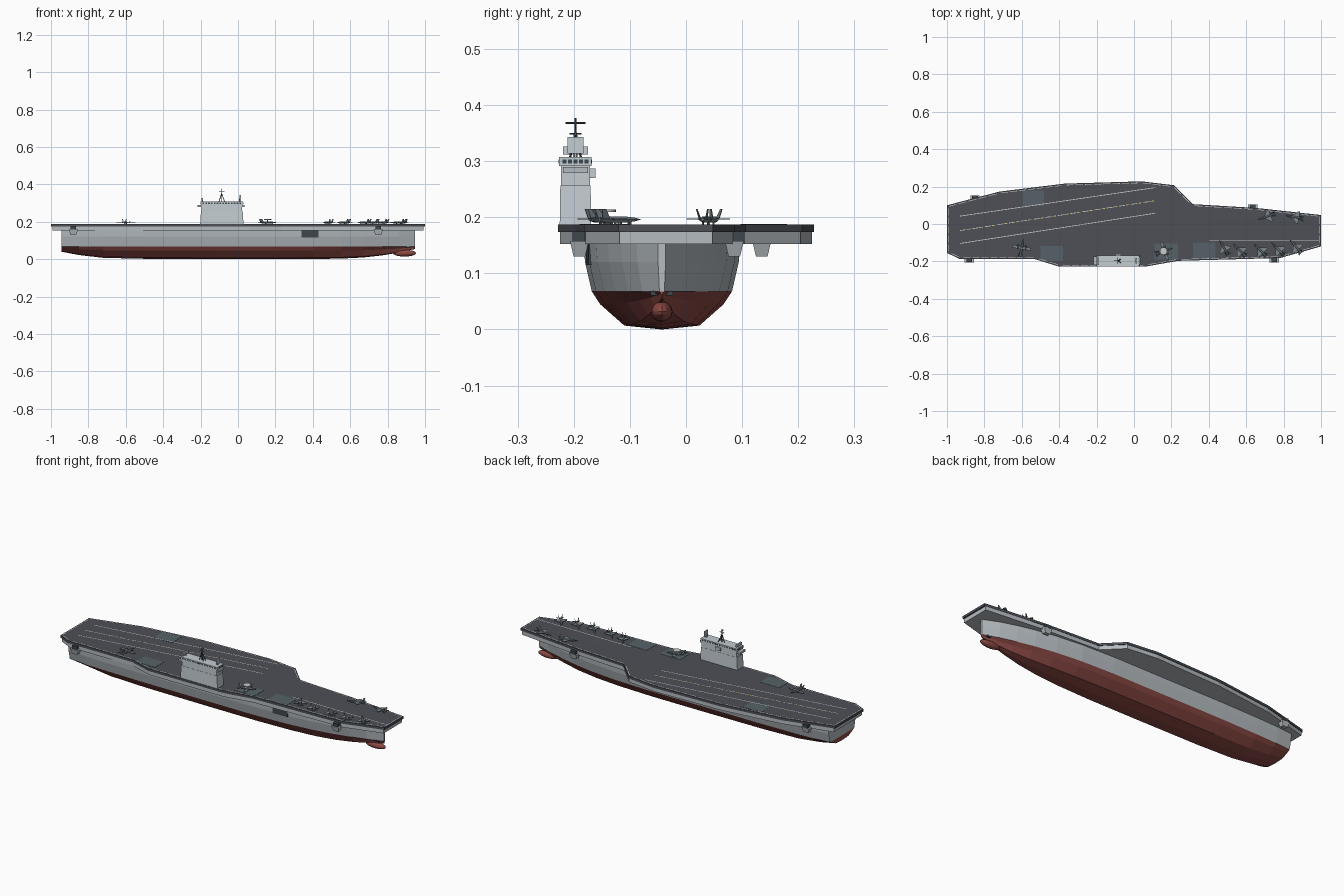
import bpy, bmesh, math
from mathutils import Vector, Matrix

if "Cube" in bpy.data.objects:
    bpy.data.objects.remove(bpy.data.objects["Cube"])


def material(name, r, g, b):
    m = bpy.data.materials.new(name)
    m.diffuse_color = (r, g, b, 1)
    m.use_nodes = True
    m.node_tree.nodes["Principled BSDF"].inputs["Base Color"].default_value = m.diffuse_color
    return m


GREY = material("hull_grey", .46, .50, .53)
LIGHT = material("island_grey", .55, .61, .65)
RED = material("bottom_red", .27, .07, .06)
DECK = material("deck_dark", .075, .08, .095)
LIFT = material("lift_dark", .09, .12, .14)
DARK = material("dark_fittings", .05, .065, .075)
WHITE = material("marking_white", .75, .75, .72)
YELLOW = material("marking_yellow", .7, .55, .15)
JET = material("aircraft_grey", .20, .24, .26)


def finish(name, bm, *mats):
    bmesh.ops.recalc_face_normals(bm, faces=bm.faces)
    me = bpy.data.meshes.new(name)
    bm.to_mesh(me)
    bm.free()
    for m in mats:
        me.materials.append(m)
    ob = bpy.data.objects.new(name, me)
    bpy.context.collection.objects.link(ob)
    return ob


def loft(bm, rings):
    """Skin equal-length closed rings and cap both ends."""
    vs = [[bm.verts.new(p) for p in r] for r in rings]
    n = len(vs[0])
    for a, b in zip(vs, vs[1:]):
        for i in range(n):
            bm.faces.new((a[i], a[(i + 1) % n], b[(i + 1) % n], b[i]))
    bm.faces.new(vs[0])
    bm.faces.new(vs[-1])


def prism(name, pts, z0, z1, mat, k0=1.0):
    """Extruded outline; k0 scales the lower outline about its centre."""
    cx = sum(p[0] for p in pts) / len(pts)
    cy = sum(p[1] for p in pts) / len(pts)
    bm = bmesh.new()
    loft(bm, [[(cx + (x - cx) * k0, cy + (y - cy) * k0, z0) for x, y in pts],
              [(x, y, z1) for x, y in pts]])
    return finish(name, bm, mat)


def box(name, x0, x1, y0, y1, z0, z1, mat, k0=1.0):
    return prism(name, [(x0, y0), (x1, y0), (x1, y1), (x0, y1)], z0, z1, mat, k0)


def rod(name, a, b, r, mat, n=6):
    a, b = Vector(a), Vector(b)
    bm = bmesh.new()
    rot = (b - a).to_track_quat('Z', 'Y').to_matrix().to_4x4()
    bmesh.ops.create_cone(bm, cap_ends=True, segments=n, radius1=r, radius2=r,
                          depth=(b - a).length, matrix=Matrix.Translation((a + b) / 2) @ rot)
    return finish(name, bm, mat)


def strip(name, a, b, w, mat, dashes=1, fill=1.0):
    """Painted line on the deck, optionally dashed."""
    a, b = Vector(a), Vector(b)
    d = (b - a) / dashes
    s = Vector((-d.y, d.x)).normalized() * w / 2
    bm = bmesh.new()
    for i in range(dashes):
        p = a + d * i
        q = p + d * fill
        bm.faces.new([bm.verts.new((v.x, v.y, TOP + .0012)) for v in (p - s, q - s, q + s, p + s)])
    return finish(name, bm, mat)


TOP, WL, CY = .187, .068, -.043

# Hull: half section scaled along the stations
section = [(.067, .007), (.11, .045), (.125, WL), (.137, .12), (.14, .156)]
stations = [(-.945, .86, .04), (-.85, .93, .022), (-.72, .97, .007), (-.5, 1, .002), (-.1, 1, 0),
            (.2, 1, 0), (.4, .94, .001), (.55, .82, .003), (.67, .66, .009), (.77, .48, .02),
            (.86, .28, .035), (.945, .035, .054)]
rings = []
for x, w, zb in stations:
    half = []
    for y, z in section:
        k = w ** (1.35 if z < WL else 1.0 if z < .1 else .9)
        half.append((y * k, z if z >= WL else zb + z * (WL - zb) / WL))
    rings.append([(x, CY - y, z) for y, z in reversed(half)] + [(x, CY, zb)] +
                 [(x, CY + y, z) for y, z in half])
bm = bmesh.new()
loft(bm, rings)
plane = bmesh.ops.bisect_plane(bm, geom=bm.verts[:] + bm.edges[:] + bm.faces[:],
                               plane_co=(0, 0, WL), plane_no=(0, 0, 1))
for f in bm.faces:
    f.material_index = int(f.calc_center_median().z < WL)
finish("hull", bm, GREY, RED)

# Bulbous bow
bm = bmesh.new()
bmesh.ops.create_uvsphere(bm, u_segments=16, v_segments=10, radius=1,
                          matrix=Matrix.Translation((.89, CY, .032)) @ Matrix.Diagonal((.062, .019, .018, 1)))
finish("bow_bulb", bm, RED)
for s in (-1, 1):
    box("anchor", .9, .92, CY + s * .014 - .006, CY + s * .014 + .006, .061, .069, DARK)

# Flight deck and gallery beneath it
outline = [(-1, .10), (-.72, .173), (-.37, .216), (.04, .228), (.215, .207), (.315, .106), (.65, .086),
           (1, .048), (1, -.12), (.78, -.182), (.235, -.197), (.06, -.228), (-.4, -.228), (-.53, -.188),
           (-.93, -.188), (-1, -.155)]
prism("flight_deck", outline, .174, TOP, DECK)
prism("deck_gallery", [(x * .992, y * .985) for x, y in outline], .152, .174, GREY)

# Deck edge lines
for p, q in zip(outline, outline[1:] + outline[:1]):
    p, q = Vector(p), Vector(q)
    d = (q - p).normalized()
    off = Vector((d.y, -d.x)) * .008
    strip("edge_line", p + off + d * .008, q + off - d * .008, .003, WHITE, max(1, int((q - p).length / .05)), .8)

# Landing strip and catapult markings
strip("landing_line_port", (-.93, .042), (.115, .195), .004, WHITE)
strip("landing_line_starboard", (-.93, -.104), (.115, .058), .004, WHITE)
strip("landing_centre_white", (-.93, -.035), (.115, .125), .004, WHITE, 16, .5)
strip("landing_centre_yellow", (-.893, -.0293), (.152, .1307), .004, YELLOW, 16, .3)
strip("catapult_port", (.38, .01), (.99, .01), .004, DARK)
strip("catapult_starboard", (.4, -.087), (.99, -.087), .004, WHITE)

# Aircraft lifts
for x0, x1, y0, y1 in [(-.595, -.48, .097, .18), (-.5, -.38, -.198, -.118),
                       (.11, .235, -.19, -.105), (.315, .435, -.187, -.1)]:
    box("aircraft_lift", x0, x1, y0, y1, .18, TOP + .001, LIFT)

# Hangar door
prism("hangar_door", [(.34, -.178), (.43, -.174), (.43, -.16), (.34, -.16)], .115, .153, DARK)

# Sponsons with gun mounts
for x, y in [(-.88, -.19), (.75, -.19), (-.85, .135), (.635, .086)]:
    box("sponson", x - .025, x + .025, y - .017, y + .017, .13, .158, GREY, .6)
    box("gun_mount", x - .015, x + .015, y - .012, y + .018 if y > 0 else y + .01, .158, .175, DARK)

# Island: tapered tower, window band, roof
IY = -.197
box("island_base", -.198, .025, IY - .027, IY + .027, TOP, .257, LIGHT, 1.04)
box("island_upper", -.195, .022, IY - .026, IY + .026, .257, .293, LIGHT)
box("bridge_band", -.2, .028, IY - .029, IY + .029, .291, .307, LIGHT)
for i in range(14):
    x = -.19 + i * .0152
    box("bridge_window", x, x + .009, IY - .0298, IY + .0298, .296, .303, DARK)
for i in range(5):
    y = IY - .023 + i * .0098
    box("bridge_window_end", -.2008, .0288, y, y + .007, .296, .303, DARK)
box("bridge_wing_aft", -.217, -.185, IY - .022, IY + .022, .278, .29, GREY)
box("bridge_wing_fore", -.005, .036, IY - .022, IY + .022, .279, .29, GREY)
box("island_side_sensor", -.1, -.07, IY + .025, IY + .036, .27, .287, LIGHT)

# Radars and mast
rod("radar_post_fore", (.01, IY, .3), (.01, IY, .325), .004, GREY)
box("radar_panel_fore", .009, .017, IY - .014, IY + .014, .314, .343, LIGHT)
rod("radar_post_aft", (-.19, IY, .3), (-.19, IY, .32), .004, GREY)
box("radar_panel_aft", -.195, -.187, IY - .022, IY + .022, .312, .326, LIGHT)
MX = -.087
for dx, dy in [(-.016, 0), (.016, -.01), (.016, .01)]:
    rod("mast_leg", (MX + dx, IY + dy, .305), (MX, IY, .352), .002, DARK)
rod("mast_pole", (MX, IY, .305), (MX, IY, .377), .0018, DARK)
rod("mast_yard_high", (MX, IY - .018, .368), (MX, IY + .018, .368), .0015, DARK)
rod("mast_yard_low", (MX, IY - .011, .349), (MX, IY + .011, .349), .0015, DARK)
rod("mast_yard_cross", (MX - .015, IY, .36), (MX + .015, IY, .36), .0015, DARK)


# Aircraft, nose along +x, wheels at z = 0
def slab(bm, pts, z, t):
    loft(bm, [[(x, y, z) for x, y in pts], [(x, y, z + t) for x, y in pts]])


def body(bm, prof, z, y0=0):
    loft(bm, [[(x, y0 + r * math.cos(i * math.pi / 3), z + r * math.sin(i * math.pi / 3))
               for i in range(6)] for x, r in prof])


def aircraft(name, straight):
    bm = bmesh.new()
    body(bm, [(-.045, .003), (-.03, .006), (.015, .006), (.035, .004), (.05, .0006)], .009)
    for s in (-1, 1):
        wing = [(.012, .004), (.01, .05), (-.004, .05), (-.006, .004)] if straight else \
            [(.015, .004), (-.012, .033), (-.022, .033), (-.022, .004)]
        slab(bm, [(x, s * y) for x, y in wing], .009, .002)
        slab(bm, [(-.03, s * .003), (-.042, s * .018), (-.05, s * .018), (-.045, s * .003)], .009, .0015)
        fin = [(-.025, .011), (-.037, .028), (-.046, .028), (-.042, .011)]
        loft(bm, [[(x, s * (.006 + (z - .011) * .25) + d, z) for x, z in fin] for d in (0, .0015)])
        slab(bm, [(-.014, s * .004), (-.01, s * .004), (-.01, s * .006), (-.014, s * .006)], 0, .008)
        if straight:
            body(bm, [(-.006, .002), (.01, .004), (.02, .002)], .011, s * .02)
    slab(bm, [(.026, -.001), (.029, -.001), (.029, .001), (.026, .001)], 0, .008)
    return finish(name, bm, JET)


def park(ob, x, y, deg):
    ob.location = (x, y, TOP)
    ob.rotation_euler.z = math.radians(deg)


first = aircraft("jet", False)
spots = [(.48, -.125, 120), (.565, -.14, 135), (.675, -.14, 135), (.77, -.135, 135), (.865, -.12, 130),
         (.71, .04, 200), (.86, .037, 170)]
for i, spot in enumerate(spots):
    ob = first if i == 0 else first.copy()
    if i:
        bpy.context.collection.objects.link(ob)
    park(ob, *spot)

park(aircraft("transport_plane", True), -.6, -.13, 80)
park(aircraft("radar_plane", True), .16, -.145, 20)
rod("radar_dish_post", (.158, -.145, TOP + .01), (.158, -.145, TOP + .024), .003, JET)
rod("radar_dish", (.158, -.145, TOP + .022), (.158, -.145, TOP + .027), .02, WHITE, 20)
